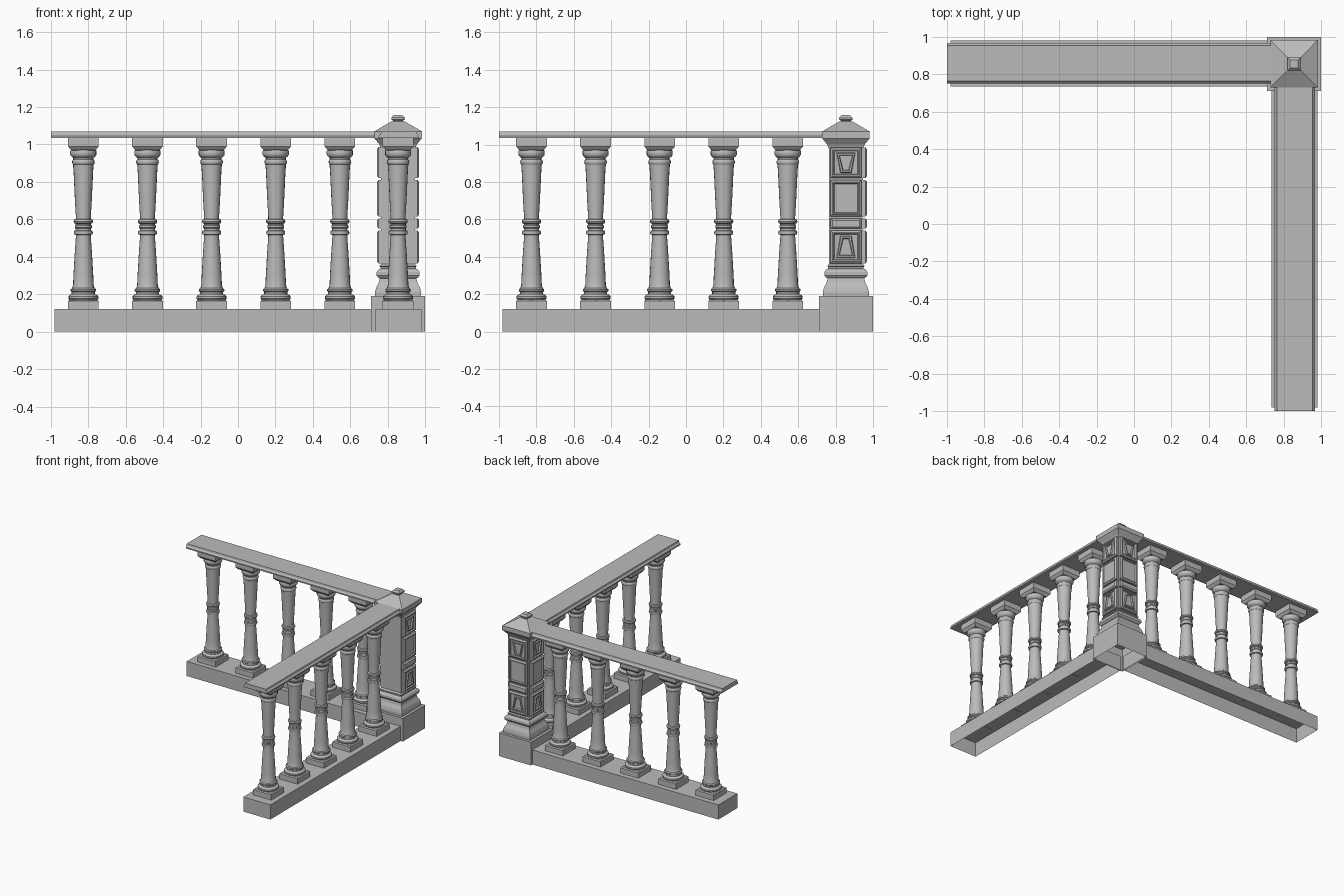
import bpy, bmesh, math
from mathutils import Matrix, Vector

cube = bpy.data.objects.get("Cube")
if cube:
    bpy.data.objects.remove(cube, do_unlink=True)

stone = bpy.data.materials.new("grey stone")
stone.use_nodes = True
GREY = (0.5, 0.5, 0.5, 1)
stone.diffuse_color = GREY
stone.node_tree.nodes["Principled BSDF"].inputs["Base Color"].default_value = GREY

C = 0.855                                   # corner post centre in x and y
POST = Matrix.Translation((C, C, 0))


def place(name, mesh, matrix):
    ob = bpy.data.objects.new(name, mesh)
    ob.matrix_world = matrix
    bpy.context.collection.objects.link(ob)
    return ob


def loft(name, loops, start=True, end=True, smooth=False):
    """Mesh skinned over closed loops of equal point count."""
    bm = bmesh.new()
    rings = [[bm.verts.new(p) for p in loop] for loop in loops]
    n = len(rings[0])
    for a, b in zip(rings, rings[1:]):
        for i in range(n):
            j = (i + 1) % n
            bm.faces.new((a[i], a[j], b[j], b[i]))
    if start:
        bm.faces.new(rings[0][::-1])
    if end:
        bm.faces.new(rings[-1])
    if start and end:
        bmesh.ops.recalc_face_normals(bm, faces=bm.faces)
    mesh = bpy.data.meshes.new(name)
    bm.to_mesh(mesh)
    bm.free()
    mesh.materials.append(stone)
    if smooth:
        mesh.shade_smooth()
        mesh.set_sharp_from_angle(angle=math.radians(35))
    return mesh


def square(hx, z, hy=None):
    hy = hy or hx
    return [(-hx, -hy, z), (hx, -hy, z), (hx, hy, z), (-hx, hy, z)]


def circle(r, z, n=20):
    return [(r * math.cos(math.tau * i / n), r * math.sin(math.tau * i / n), z) for i in range(n)]


def stack(name, profile, ring=square, **kw):
    return loft(name, [ring(r, z) for r, z in profile], **kw)


# Baluster meshes: square foot and head, turned shaft
foot = stack("baluster_foot", [(.082, .118), (.082, .163), (.074, .17)])
head = stack("baluster_head", [(.062, .968), (.07, .975), (.082, .99), (.082, 1.037)])
shaft = stack("baluster_shaft", [
    (.074, .168), (.08, .176), (.08, .188), (.074, .196), (.062, .2), (.062, .212),
    (.068, .217), (.068, .226), (.06, .232), (.055, .25), (.053, .3), (.046, .42),
    (.04, .505), (.04, .517), (.049, .52), (.051, .529), (.049, .538), (.041, .541),
    (.041, .552), (.045, .555), (.045, .566), (.041, .57), (.041, .576), (.049, .58),
    (.052, .588), (.049, .598), (.04, .602), (.04, .615), (.045, .7), (.052, .85),
    (.055, .893), (.058, .896), (.061, .905), (.058, .916), (.054, .92), (.054, .928),
    (.064, .936), (.07, .945), (.07, .965), (.063, .975)], ring=circle, smooth=True)

# Arm meshes built along -x: hollow plinth and moulded handrail
plinth = loft("arm_plinth", [square(.85, 0, .123), square(.85, .12, .123)], start=False)
rail_section = [(-.108, 1.035), (.108, 1.035), (.108, 1.045), (.098, 1.055),
                (.095, 1.07), (-.095, 1.07), (-.098, 1.055), (-.108, 1.045)]
rail = loft("handrail", [[(x, y, z) for y, z in rail_section] for x in (-1, .76)])

# One arm runs along x, the other is its mirror image across the diagonal
swap = Matrix(((0, 1, 0, 0), (1, 0, 0, 0), (0, 0, 1, 0), (0, 0, 0, 1)))
for side, frame in (("back", Matrix.Identity(4)), ("left", swap)):
    place(side + "_plinth", plinth, frame @ Matrix.Translation((-.13, C + .002, 0)))
    place(side + "_handrail", rail, frame @ Matrix.Translation((0, C + .004, 0)))
    for i in range(5):
        spot = frame @ Matrix.Translation((-.826 + .3425 * i, C, 0))
        for part, mesh in (("foot", foot), ("shaft", shaft), ("head", head)):
            place(f"{side}_baluster_{part}_{i + 1}", mesh, spot)

# Corner post: hollow plinth, moulded base, body, cap and finial
place("post_plinth", stack("post_plinth", [(.145, 0), (.145, .19)], start=False), POST)
place("post_base", stack("post_base", [
    (.123, .188), (.123, .212), (.117, .235), (.103, .262), (.098, .285), (.108, .29),
    (.115, .3), (.115, .318), (.107, .33), (.095, .336), (.095, .345), (.1, .35), (.09, .362)]), POST)
place("post_body", stack("post_body", [(.09, .355), (.09, .99)]), POST)
place("post_cap", stack("post_cap", [
    (.092, .98), (.1, 1.0), (.127, 1.033), (.127, 1.07), (.037, 1.122)]), POST)
place("post_finial", stack("post_finial", [
    (.026, 1.115), (.026, 1.127), (.036, 1.133), (.036, 1.143), (.022, 1.157)]), POST)


# Carved panels on the post faces
def patch(low, high, z0, z1, depth):
    return [(depth, -low, z0), (depth, low, z0), (depth, high, z1), (depth, -high, z1)]


def panel(name, z0, z1, low=0, high=0):
    """Chamfered raised panel; a sunk field with a carved wedge if low and high are given."""
    def inset(d, depth):
        return patch(.083 - d, .083 - d, z0 + d, z1 - d, depth)
    loops = [inset(0, .085), inset(0, .104), inset(.01, .113)]
    if z1 - z0 > .1:
        loops += [inset(.017, .113), inset(.021, .104)]
    if low:
        for d, depth in ((0, .104), (.004, .113), (.012, .113), (.016, .102)):
            loops.append(patch(low - d, high - d, z0 + .028 + d, z1 - .028 - d, depth))
    return loft(name, loops)


panels = [panel("lower_panel", .365, .54, .05, .03), panel("band_panel", .55, .605),
          panel("middle_panel", .615, .81), panel("upper_panel", .82, .985, .03, .05)]
for label, angle in (("left", 0), ("back", 90), ("right", 180)):
    for mesh in panels:
        place(f"post_{label}_{mesh.name}", mesh, POST @ Matrix.Rotation(math.radians(angle), 4, "Z"))
